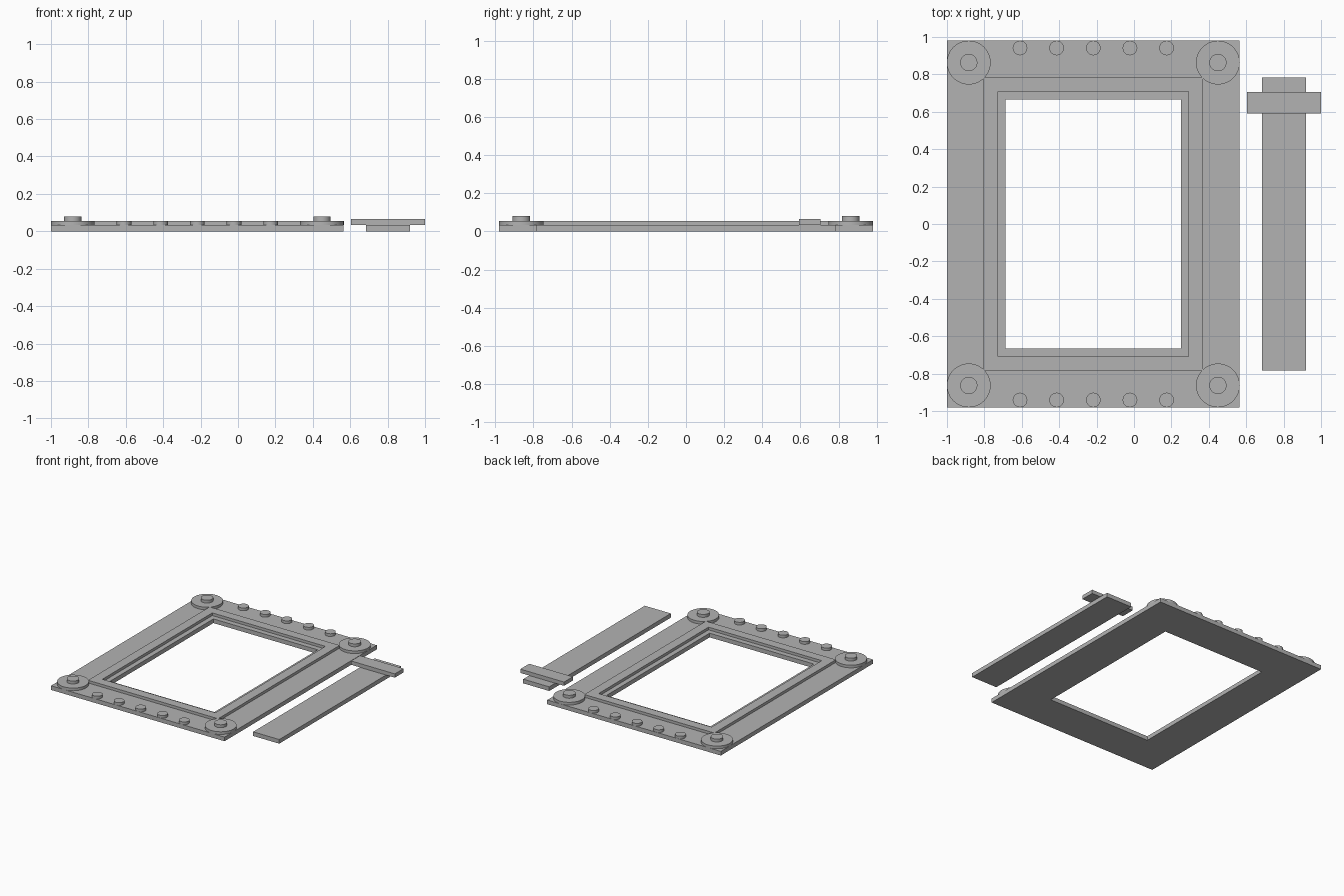
import bpy, bmesh, math

if "Cube" in bpy.data.objects:
    bpy.data.objects.remove(bpy.data.objects["Cube"])

grey = bpy.data.materials.new("plain grey")
grey.diffuse_color = (0.45, 0.45, 0.45, 1)
grey.use_nodes = True
grey.node_tree.nodes["Principled BSDF"].inputs["Base Color"].default_value = grey.diffuse_color

CX = -0.2175          # centre of the frame in x
BASE, RIM = 0.034, 0.056


def finish(name, bm):
    bmesh.ops.recalc_face_normals(bm, faces=bm.faces)
    mesh = bpy.data.meshes.new(name)
    bm.to_mesh(mesh)
    bm.free()
    mesh.materials.append(grey)
    ob = bpy.data.objects.new(name, mesh)
    bpy.context.collection.objects.link(ob)
    return ob


def box(name, x0, x1, y0, y1, z0, z1):
    bm = bmesh.new()
    bmesh.ops.create_cube(bm, size=1)
    for v in bm.verts:
        v.co.x = x1 if v.co.x > 0 else x0
        v.co.y = y1 if v.co.y > 0 else y0
        v.co.z = z1 if v.co.z > 0 else z0
    return finish(name, bm)


def ring(name, outer, inner, z0, z1):
    """Rectangular frame from outer and inner half sizes."""
    bm = bmesh.new()
    loops = []
    for (hx, hy), z in ((outer, z0), (outer, z1), (inner, z1), (inner, z0)):
        loops.append([bm.verts.new((CX + sx * hx, sy * hy, z))
                      for sx, sy in ((-1, -1), (1, -1), (1, 1), (-1, 1))])
    for a in range(4):
        for i in range(4):
            p, q = loops[a], loops[(a + 1) % 4]
            j = (i + 1) % 4
            bm.faces.new((p[i], p[j], q[j], q[i]))
    return finish(name, bm)


def disc(name, x, y, r, z0, z1):
    bm = bmesh.new()
    bmesh.ops.create_cone(bm, cap_ends=True, segments=48,
                          radius1=r, radius2=r, depth=z1 - z0)
    bmesh.ops.translate(bm, verts=bm.verts, vec=(x, y, (z0 + z1) / 2))
    ob = finish(name, bm)
    bpy.context.view_layer.objects.active = ob
    ob.select_set(True)
    bpy.ops.object.shade_smooth_by_angle(angle=math.radians(35))
    ob.select_set(False)


# Flat frame with a raised rim set back from the opening
ring("frame_plate", (0.7825, 0.98), (0.47, 0.665), 0, BASE)
ring("raised_rim", (0.5865, 0.783), (0.51, 0.708), BASE, RIM)

# Corner discs with pins, and the rows of pegs at both ends
for sy, end in ((-1, "front"), (1, "back")):
    for sx, side in ((-1, "left"), (1, "right")):
        x, y = CX + sx * 0.666, sy * 0.863
        disc(f"corner_disc_{end}_{side}", x, y, 0.117, BASE, RIM)
        disc(f"corner_pin_{end}_{side}", x, y, 0.046, RIM, 0.08)
    for i in range(5):
        disc(f"peg_{end}_{i + 1}", CX + (i - 2) * 0.196, sy * 0.941,
             0.039, BASE, RIM)

# Loose strip with its crosspiece beside the frame
box("loose_strip", 0.685, 0.92, -0.783, 0.783, 0, BASE)
box("crosspiece", 0.605, 1.0, 0.592, 0.706, BASE, 0.065)
